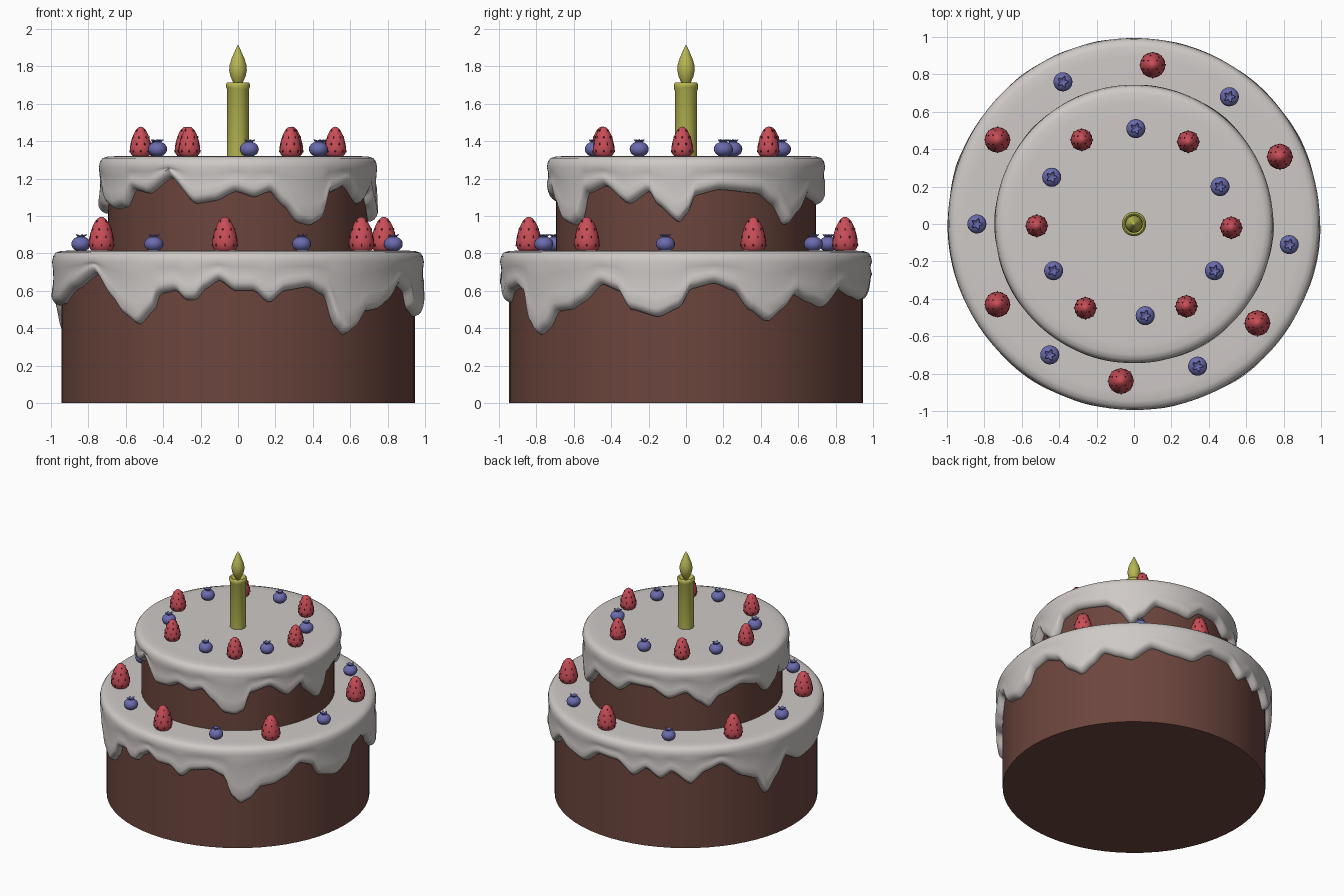
import bpy, bmesh, math
from mathutils import Vector, Matrix

if "Cube" in bpy.data.objects:
    bpy.data.objects.remove(bpy.data.objects["Cube"])


def mat(name, rgb):
    m = bpy.data.materials.new(name)
    m.diffuse_color = (*rgb, 1)
    m.use_nodes = True
    m.node_tree.nodes["Principled BSDF"].inputs["Base Color"].default_value = m.diffuse_color
    return m


SPONGE = mat("chocolate_sponge", (0.150, 0.060, 0.047))
ICING = mat("icing", (0.62, 0.585, 0.57))
RED = mat("strawberry_red", (0.58, 0.075, 0.095))
SEED = mat("seed_dark_red", (0.16, 0.02, 0.03))
BLUE = mat("blueberry_blue", (0.145, 0.145, 0.42))
YELLOW = mat("candle_yellow", (0.47, 0.47, 0.085))


def finish(bm, name, mats, loc=(0, 0, 0), angle=50):
    bmesh.ops.remove_doubles(bm, verts=bm.verts, dist=1e-5)
    bmesh.ops.recalc_face_normals(bm, faces=bm.faces)
    me = bpy.data.meshes.new(name)
    bm.to_mesh(me)
    bm.free()
    ob = bpy.data.objects.new(name, me)
    bpy.context.collection.objects.link(ob)
    for m in mats:
        me.materials.append(m)
    ob.location = loc
    bpy.ops.object.select_all(action='DESELECT')
    ob.select_set(True)
    bpy.context.view_layer.objects.active = ob
    bpy.ops.object.shade_smooth_by_angle(angle=math.radians(angle))
    return ob


def lathe(bm, profile, n):
    """profile: function of angle giving a list of (r, z)"""
    rings = []
    for i in range(n):
        a = 2 * math.pi * i / n
        rings.append([bm.verts.new((r * math.cos(a), r * math.sin(a), z)) for r, z in profile(a)])
    for i in range(n):
        p, q = rings[i], rings[(i + 1) % n]
        for j in range(len(p) - 1):
            bm.faces.new((p[j], q[j], q[j + 1], p[j + 1]))
    bmesh.ops.remove_doubles(bm, verts=bm.verts, dist=1e-5)


# sponge tiers
for name, r, z0, z1 in (("bottom_sponge", 0.945, 0, 0.79), ("top_sponge", 0.695, 0.79, 1.30)):
    bm = bmesh.new()
    lathe(bm, lambda a: [(0, z0), (r, z0), (r, z1), (0, z1)], 64)
    finish(bm, name, [SPONGE])

# lower edge of the icing: (angle in degrees, height)
LOW = [(-178, .52), (-166, .53), (-154, .61), (-141, .69), (-133, .55), (-128.6, .47), (-123.5, .42),
       (-118, .50), (-116, .585), (-110, .60), (-107, .55), (-103.8, .55), (-100.5, .61), (-96, .655),
       (-91, .60), (-85, .60), (-80, .535), (-75, .60), (-67, .62), (-61, .575), (-57.6, .42),
       (-54, .365), (-50, .40), (-45.5, .49), (-40, .50), (-35, .54), (-28, .635), (-22, .60),
       (-18, .50), (-9, .46), (-2, .51), (1.5, .61), (9, .64), (15.7, .60), (20.7, .50), (27, .435),
       (32.4, .50), (37, .58), (43, .54), (49, .51), (58, .61), (67, .57), (76, .55), (85, .65),
       (95, .64), (102, .55), (108, .62), (114, .55), (119, .61), (127, .515), (133, .61), (140, .66),
       (150, .54), (156, .50), (161, .36), (166, .46), (172, .60)]
HIGH = [(-175, 1.05), (-170, 1.13), (-164, 1.06), (-155.7, 1.035), (-147, 1.05), (-141, 1.14),
        (-132, 1.12), (-120, 1.205), (-108.6, 1.065), (-100, 1.08), (-91, 1.13), (-83, 1.10),
        (-76, 1.13), (-69.5, 1.05), (-63, .965), (-57, .95), (-52, .98), (-48, 1.12), (-37, 1.16),
        (-25.5, 1.065), (-16, 1.13), (-12.4, 1.06), (-3, .965), (1, 1.02), (4, 1.11), (14.6, 1.14),
        (33, 1.12), (41, 1.06), (48.4, .95), (55, 1.01), (63, 1.11), (75, 1.08), (83, 1.06),
        (92, 1.14), (105, 1.14), (115, 1.07), (125, 1.12), (132, 1.05), (138, 1.0), (144, 1.08),
        (158, 1.14), (170, 1.10), (178, 1.01)]


def edge_height(pts, deg):
    pts = [(pts[-1][0] - 360, pts[-1][1])] + pts + [(pts[0][0] + 360, pts[0][1])]
    for (a, h), (b, k) in zip(pts, pts[1:]):
        if a <= deg <= b:
            t = (deg - a) / (b - a)
            t = 0.5 * t + 0.5 * t * t * (3 - 2 * t)
            return h + (k - h) * t
    return pts[0][1]


def icing(name, pts, cake_r, top):
    def profile(a):
        deg = math.degrees(a)
        deg = deg - 360 if deg > 182 else deg
        e = edge_height(pts, deg)
        R = cake_r + 0.046
        deep = max(0, (top - e - 0.2)) * 0.03
        prof = [(0, top), (R * 0.5, top), (R - 0.10, top), (R - 0.045, top - 0.002),
                (R - 0.017, top - 0.011), (R - 0.003, top - 0.030), (R + 0.003, top - 0.06)]
        # wall running down to a rounded, slightly swollen lip
        for t in (0.25, 0.5, 0.75, 1.0):
            z = top - 0.06 + (e + 0.045 - top + 0.06) * t
            prof.append((R + 0.003 - 0.008 * math.sin(math.pi * t) + deep * t, z))
        for t in (25, 50, 75, 100):
            c = math.radians(t)
            prof.append((cake_r + (R + deep - cake_r) * max(0, math.cos(c)), e + 0.045 * (1 - math.sin(c))))
        prof.append((cake_r - 0.02, e + 0.005))
        return prof
    bm = bmesh.new()
    lathe(bm, profile, 300)
    finish(bm, name, [ICING], angle=75)


icing("bottom_icing", LOW, 0.945, 0.815)
icing("top_icing", HIGH, 0.695, 1.32)


# strawberries: pointed body with rows of little seeds
BERRY = [(0, 0), (.70, 0), (.90, .08), (1, .22), (.98, .36), (.86, .55), (.70, .72),
         (.50, .87), (.28, .96), (.12, .995), (0, 1)]


def strawberry(name, x, y, z, r, h):
    bm = bmesh.new()
    lathe(bm, lambda a: [(p * r, q * h) for p, q in BERRY], 20)
    for row, (p, q) in enumerate(((.99, .18), (.95, .42), (.77, .64), (.50, .87))):
        n = (8, 8, 7, 4)[row]
        for i in range(n):
            a = 2 * math.pi * (i + 0.5 * (row % 2)) / n
            m = (Matrix.Translation((p * r * math.cos(a), p * r * math.sin(a), q * h))
                 @ Matrix.Rotation(a, 4, 'Z') @ Matrix.Diagonal((.004, .004, .008, 1)))
            res = bmesh.ops.create_icosphere(bm, subdivisions=1, radius=1, matrix=m)
            for f in {f for v in res['verts'] for f in v.link_faces}:
                f.material_index = 1
    finish(bm, name, [RED, SEED], (x, y, z))


# blueberries: squashed ball with a five-pointed crown
def blueberry(name, x, y, z, r=0.051):
    def ball(a):
        return [(r * math.cos(t), 0.04 + 0.041 * math.sin(t))
                for t in (math.radians(d) for d in range(-90, 91, 15))]

    def crown(a):
        s = 0.5 + 0.5 * math.cos(5 * a)
        tip = 0.017 + 0.015 * s
        return [(0.014, 0.074), (tip, 0.082 + 0.007 * s), (tip - 0.003, 0.086 + 0.007 * s),
                (0.011, 0.083), (0, 0.081)]
    bm = bmesh.new()
    lathe(bm, ball, 20)
    lathe(bm, crown, 20)
    finish(bm, name, [BLUE], (x, y, z))


TIERS = (
    ("bottom", 0.81, 0.068, 0.185,
     [(.10, .85), (-.73, .45), (-.73, -.43), (-.07, -.84), (.66, -.53), (.78, .36)],
     [(-.38, .76), (.51, .68), (-.84, 0), (.83, -.11), (-.45, -.70), (.34, -.76)]),
    ("top", 1.317, 0.058, 0.16,
     [(-.28, .45), (.29, .44), (.52, -.02), (.28, -.44), (-.26, -.45), (-.52, -.01)],
     [(.01, .51), (.46, .20), (.43, -.25), (.06, -.49), (-.43, -.25), (-.44, .25)]))
for tier, z, r, h, reds, blues in TIERS:
    for i, (x, y) in enumerate(reds):
        strawberry(f"{tier}_strawberry_{i + 1}", x, y, z, r, h)
    for i, (x, y) in enumerate(blues):
        blueberry(f"{tier}_blueberry_{i + 1}", x, y, z)


# candle with a soft wax rim and a shallow hollow on top
def candle(a):
    w = 0.006 * math.sin(a * 2 + 1)
    return [(0, 1.30), (.058, 1.30), (.058, 1.672 + w), (.063, 1.682 + w), (.065, 1.697),
            (.062, 1.709), (.055, 1.714), (.048, 1.709), (.040, 1.697), (0, 1.692)]


bm = bmesh.new()
lathe(bm, candle, 32)
finish(bm, "candle", [YELLOW])

# flame, teardrop with the tip leaning a touch
bm = bmesh.new()
FLAME = [(0, 1.69), (.012, 1.695), (.026, 1.715), (.040, 1.745), (.047, 1.78), (.044, 1.81),
         (.034, 1.842), (.021, 1.872), (.009, 1.9), (0, 1.915)]
lathe(bm, lambda a: FLAME, 24)
finish(bm, "flame", [YELLOW], angle=80)
